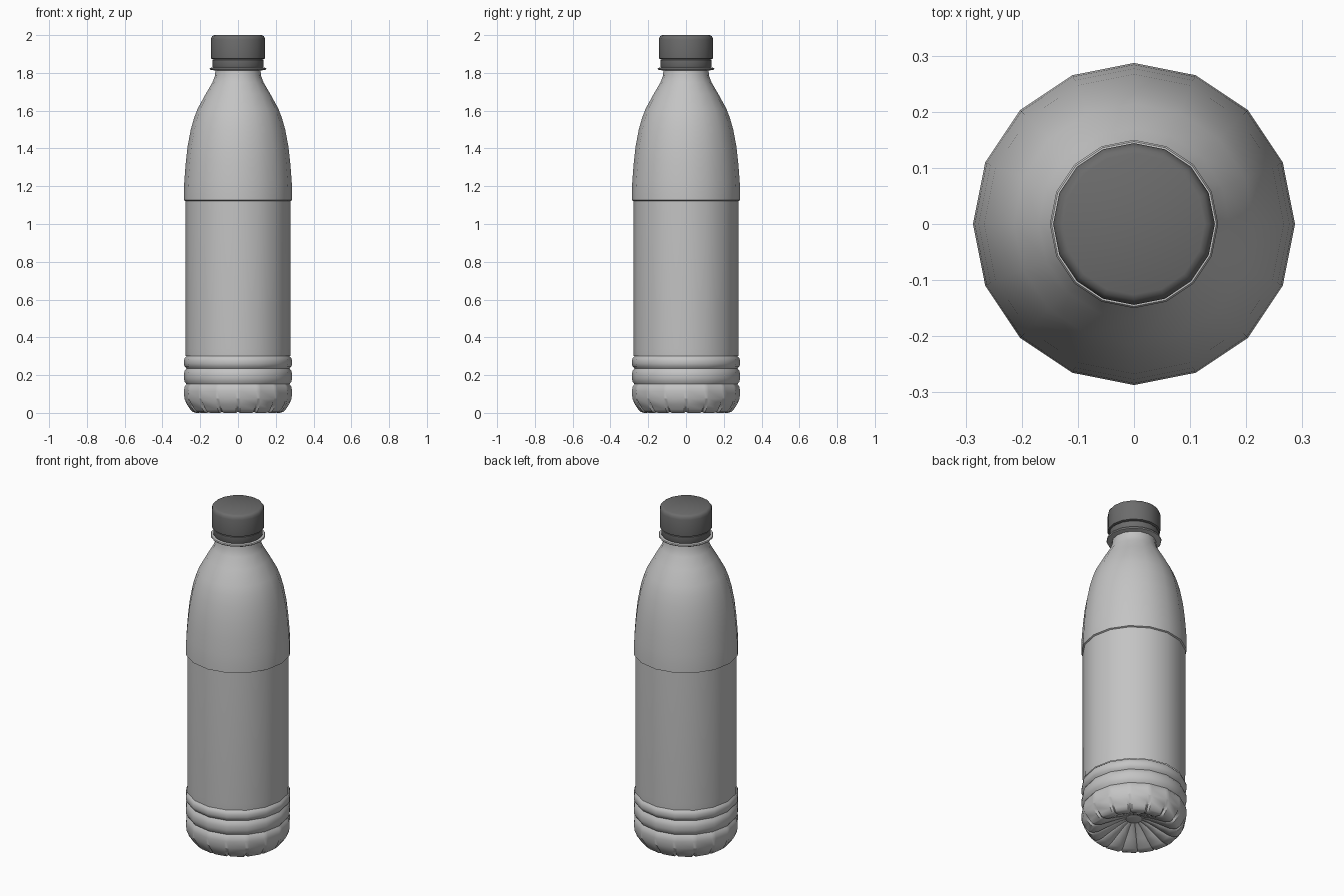
import bpy
import bmesh
from math import pi, cos, sin, radians

SIDES = 16
STEP = 2 * pi / SIDES

if "Cube" in bpy.data.objects:
    bpy.data.objects.remove(bpy.data.objects["Cube"])


def make_material(name, value):
    mat = bpy.data.materials.new(name)
    mat.use_nodes = True
    colour = (value, value, value, 1)
    mat.diffuse_color = colour
    mat.node_tree.nodes["Principled BSDF"].inputs["Base Color"].default_value = colour
    return mat


body_grey = make_material("light grey plastic", 0.55)
cap_grey = make_material("dark grey plastic", 0.15)


def finish(name, bm, mat, angle=35):
    bmesh.ops.remove_doubles(bm, verts=bm.verts, dist=0.0001)
    bmesh.ops.recalc_face_normals(bm, faces=bm.faces)
    mesh = bpy.data.meshes.new(name)
    bm.to_mesh(mesh)
    bm.free()
    mesh.materials.append(mat)
    obj = bpy.data.objects.new(name, mesh)
    bpy.context.collection.objects.link(obj)
    bpy.ops.object.select_all(action="DESELECT")
    obj.select_set(True)
    bpy.context.view_layer.objects.active = obj
    bpy.ops.object.shade_smooth_by_angle(angle=radians(angle))
    return obj


def bridge(bm, rings):
    for low, high in zip(rings, rings[1:]):
        for i in range(len(low)):
            j = (i + 1) % len(low)
            bm.faces.new((low[i], low[j], high[j], high[i]))


def lathe(name, profile, mat, cap_top=False, cap_bottom=False):
    bm = bmesh.new()
    rings = [[bm.verts.new((r * cos(k * STEP), r * sin(k * STEP), z))
              for k in range(SIDES)] for r, z in profile]
    bridge(bm, rings)
    if cap_top:
        bm.faces.new(rings[-1])
    if cap_bottom:
        bm.faces.new(rings[0])
    return finish(name, bm, mat)


# Shoulder, with a small overhanging lip above the straight wall
lathe("shoulder", [
    (0.279, 1.122), (0.287, 1.126), (0.287, 1.17), (0.284, 1.23), (0.277, 1.32),
    (0.267, 1.41), (0.250, 1.50), (0.233, 1.56), (0.214, 1.61), (0.170, 1.69),
    (0.135, 1.75), (0.122, 1.785), (0.119, 1.82)], body_grey)

# Straight wall
lathe("wall", [(0.277, 0.30), (0.279, 0.34), (0.279, 1.122)], body_grey)

# Two rounded ribs below the wall
for name, low, high in (("lower_rib", 0.152, 0.236), ("upper_rib", 0.236, 0.30)):
    h = high - low
    lathe(name, [(0.273, low), (0.283, low + 0.17 * h), (0.287, low + 0.38 * h),
                 (0.287, low + 0.62 * h), (0.283, low + 0.83 * h), (0.273, high)],
          body_grey)


# Base: domed underside and grooves at every corner (radius, height, inset, lift)
base_profile = [
    (0.273, 0.152, 0, 0), (0.283, 0.138, 0, 0), (0.286, 0.115, 0, 0),
    (0.284, 0.075, 0, 0), (0.273, 0.045, 0.012, 0), (0.255, 0.018, 0.016, 0),
    (0.243, 0.006, 0.012, 0.004), (0.225, 0.0, 0.004, 0.006),
    (0.195, 0.006, 0, 0.006), (0.14, 0.035, 0, 0.005), (0.08, 0.066, 0, 0.004),
    (0.045, 0.08, 0, 0), (0.03, 0.075, 0, 0)]
bm = bmesh.new()
rings = []
half = STEP / 2
groove_width = radians(2.6)
for r, z, inset, lift in base_profile:
    ring = []
    for k in range(SIDES):
        for side in (-1, 0, 1):
            a = k * STEP + side * groove_width
            flat = r * cos(half) / cos(half - abs(side) * groove_width)
            centre = side == 0
            rad = flat - inset * centre
            ring.append(bm.verts.new((rad * cos(a), rad * sin(a), z + lift * centre)))
    rings.append(ring)
bridge(bm, rings)
bm.faces.new(rings[-1])
finish("base", bm, body_grey)

# Neck flange
lathe("neck_flange", [(0.118, 1.812), (0.148, 1.817), (0.150, 1.822),
                      (0.147, 1.827), (0.118, 1.829)], body_grey)

# Security band and screw cap
lathe("security_band", [(0.118, 1.829), (0.133, 1.829), (0.136, 1.835),
                        (0.136, 1.868), (0.130, 1.873), (0.130, 1.88)],
      cap_grey, cap_top=True, cap_bottom=True)
lathe("screw_cap", [(0.134, 1.873), (0.143, 1.876), (0.144, 1.882),
                    (0.144, 1.975), (0.141, 1.988), (0.135, 1.996), (0.126, 2.0)],
      cap_grey, cap_top=True, cap_bottom=True)
